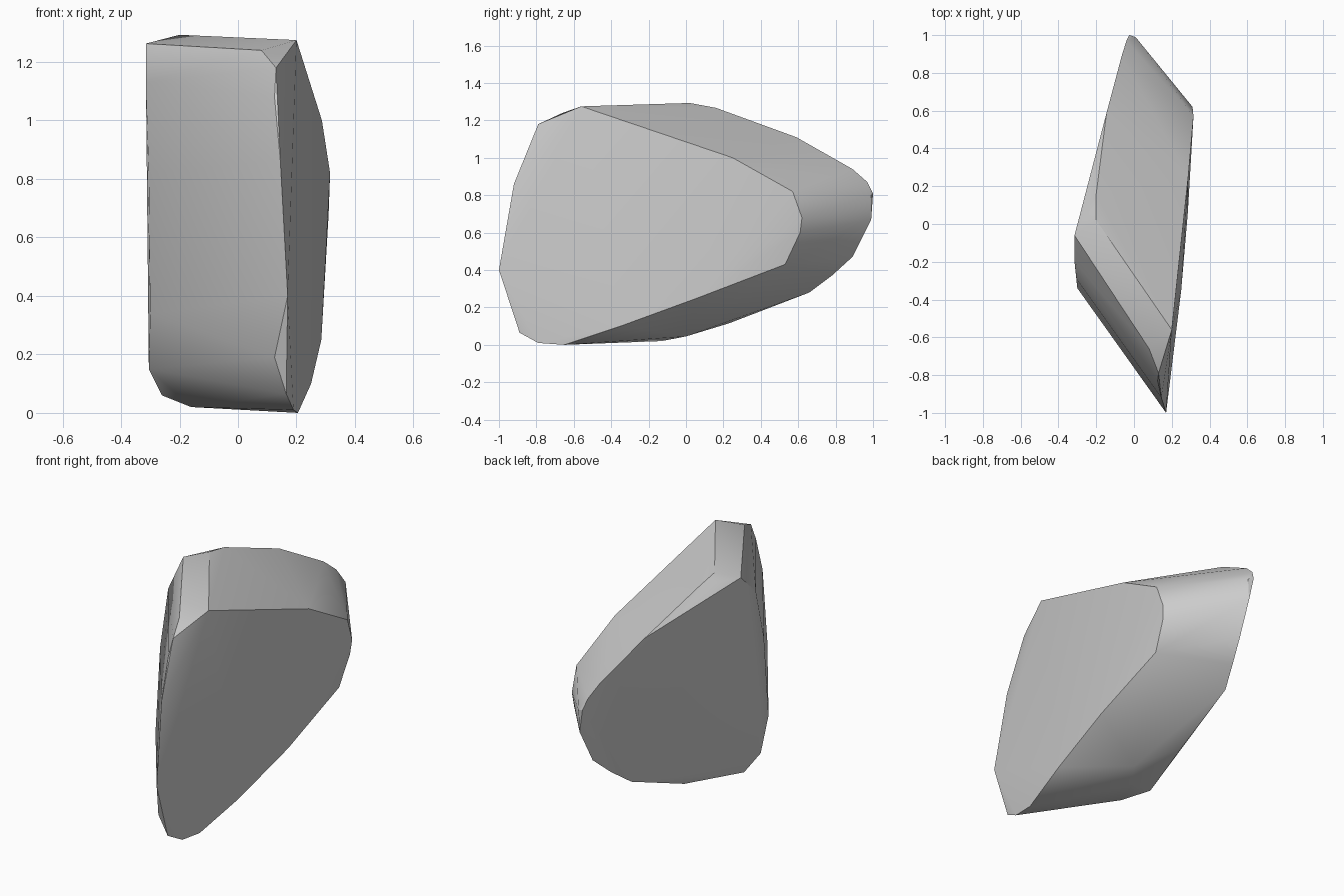
import bpy
import bmesh
import math

default_cube = bpy.data.objects.get("Cube")
if default_cube:
    bpy.data.objects.remove(default_cube, do_unlink=True)


def flat_material(name, value):
    """Plain matte material in a single grey."""
    colour = (value, value, value, 1.0)
    material = bpy.data.materials.new(name)
    material.use_nodes = True
    material.diffuse_color = colour
    shader = material.node_tree.nodes["Principled BSDF"]
    shader.inputs["Base Color"].default_value = colour
    shader.inputs["Roughness"].default_value = 0.9
    return material


def hull_object(name, points, material):
    """Wrap a tight convex skin around the points and smooth its soft edges."""
    bm = bmesh.new()
    for point in points:
        bm.verts.new(point)
    hull = bmesh.ops.convex_hull(bm, input=bm.verts[:])
    unused = {
        item
        for item in hull["geom_interior"] + hull["geom_unused"]
        if isinstance(item, bmesh.types.BMVert)
    }
    bmesh.ops.delete(bm, geom=list(unused), context="VERTS")
    bmesh.ops.recalc_face_normals(bm, faces=bm.faces[:])
    mesh = bpy.data.meshes.new(name)
    bm.to_mesh(mesh)
    bm.free()
    mesh.materials.append(material)

    rock = bpy.data.objects.new(name, mesh)
    bpy.context.collection.objects.link(rock)
    bpy.ops.object.select_all(action="DESELECT")
    rock.select_set(True)
    bpy.context.view_layer.objects.active = rock
    bpy.ops.object.shade_smooth_by_angle(angle=math.radians(30))
    return rock


# Broad cleaved face on the +x side, bulging slightly along its lower edge
left_face = [
    (0.17, -1, 0.4), (0.19, -0.79, 0.01), (0.205, -0.65, 0),
    (0.25, -0.35, 0.1), (0.285, 0.06, 0.25), (0.288, 0.53, 0.43),
    (0.303, 0.61, 0.6), (0.31, 0.62, 0.68), (0.315, 0.57, 0.82),
    (0.287, 0.25, 1), (0.2, -0.56, 1.275)]

# Upper edge of the -x face, running from the front corner to the back
right_face_top = [
    (-0.315, -0.06, 1.263), (-0.145, 0.59, 1.11), (-0.065, 0.89, 0.94),
    (-0.04, 0.97, 0.87), (-0.025, 1, 0.81)]

# Lower edge of the -x face, curling under the rock
right_face_bottom = [
    (0, 0.99, 0.67), (-0.015, 0.89, 0.47), (-0.057, 0.78, 0.37),
    (-0.106, 0.66, 0.28), (-0.15, 0.23, 0.115)]

# Worn rim where the slanted front meets the +x face
front_rim = [
    (0.08, -0.66, 1.24), (0.13, -0.79, 1.18), (0.125, -0.83, 1.08),
    (0.145, -0.92, 0.86), (0.125, -0.92, 0.19), (0.165, -0.89, 0.065)]

# Rounded corner where the slanted front meets the -x face
side_rim = [
    (-0.315, -0.2, 1.13), (-0.305, -0.29, 0.82), (-0.3, -0.34, 0.34),
    (-0.305, -0.26, 0.15), (-0.26, -0.17, 0.06)]

# Underside, crown and blunt back tip
underside = [(-0.16, -0.3, 0.02), (-0.1, -0.13, 0.02), (0, 0, 0.045)]
crown = [(-0.2, 0.02, 1.293), (-0.2, 0.16, 1.267)]
back_tip = [(0.008, 0.99, 0.8)]

stone_grey = flat_material("stone grey", 0.6)
hull_object(
    "rock",
    left_face + right_face_top + right_face_bottom + front_rim
    + side_rim + underside + crown + back_tip,
    stone_grey)
